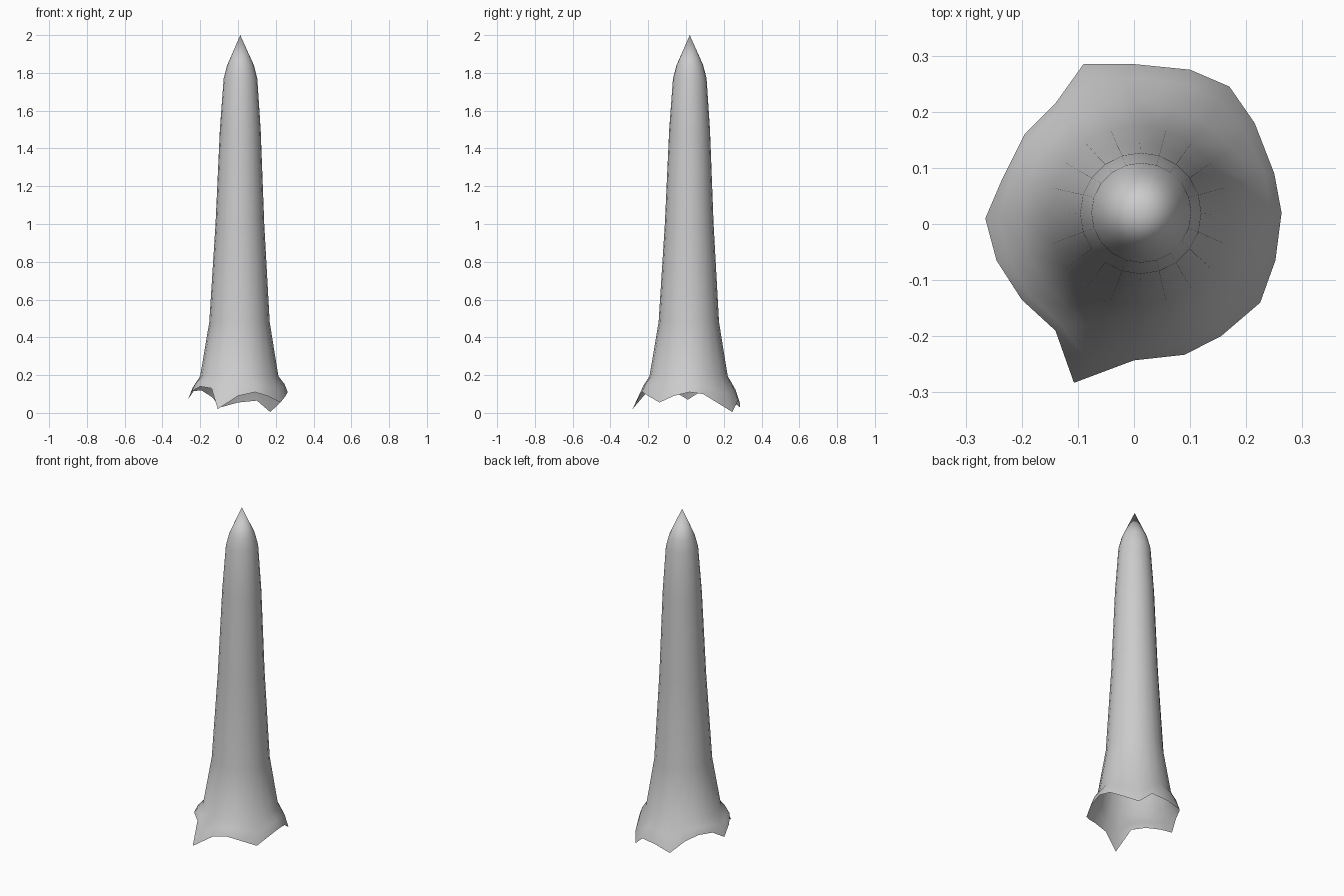
import bpy, bmesh
from math import cos, sin, tau

if "Cube" in bpy.data.objects:
    bpy.data.objects.remove(bpy.data.objects["Cube"])

SIDES = 20
# shaft profile: radius, height
PROFILE = [(0.207, 0.195), (0.160, 0.48), (0.129, 1.0), (0.108, 1.5), (0.089, 1.77), (0.071, 1.84)]
# ragged hem, one point per side, starting at +x: x, y, z
HEM = [(.263, .02, .11), (.25, .09, .10), (.215, .18, .045), (.17, .245, .005), (.10, .275, .065),
       (0, .285, .055), (-.09, .285, .03), (-.14, .215, .085), (-.195, .16, .12), (-.235, .08, .115),
       (-.265, .01, .07), (-.245, -.065, .115), (-.20, -.135, .14), (-.14, -.19, .13), (-.107, -.283, .02),
       (0, -.243, .09), (.09, -.233, .11), (.155, -.20, .09), (.225, -.14, .055), (.252, -.065, .09)]


def bridge(bm, a, b):
    for i in range(SIDES):
        j = (i + 1) % SIDES
        bm.faces.new((a[i], a[j], b[j], b[i]))


bm = bmesh.new()

# shaft rings, leaning very slightly off centre
shaft = []
for r, z in PROFILE:
    cx, cy = 0.006 + 0.004 * z, 0.013 + 0.004 * z
    shaft.append([bm.verts.new((cx + r * cos(tau * i / SIDES), cy + r * sin(tau * i / SIDES), z))
                  for i in range(SIDES)])

# flared, torn hem with a bulging ring between it and the shaft
hem = [bm.verts.new(p) for p in HEM]
flare = []
for low, up in zip(hem, shaft[0]):
    p = low.co.lerp(up.co, 0.5)
    d = p.xy.normalized() * 0.008
    flare.append(bm.verts.new((p.x + d.x, p.y + d.y, p.z)))

rings = [hem, flare] + shaft
for a, b in zip(rings, rings[1:]):
    bridge(bm, a, b)

# pointed tip
tip = bm.verts.new((0.012, 0.02, 2.0))
for i in range(SIDES):
    bm.faces.new((shaft[-1][i], shaft[-1][(i + 1) % SIDES], tip))

for f in bm.faces:
    f.smooth = True
mesh = bpy.data.meshes.new("spike")
bm.to_mesh(mesh)
bm.free()
bpy.context.collection.objects.link(bpy.data.objects.new("spike", mesh))
